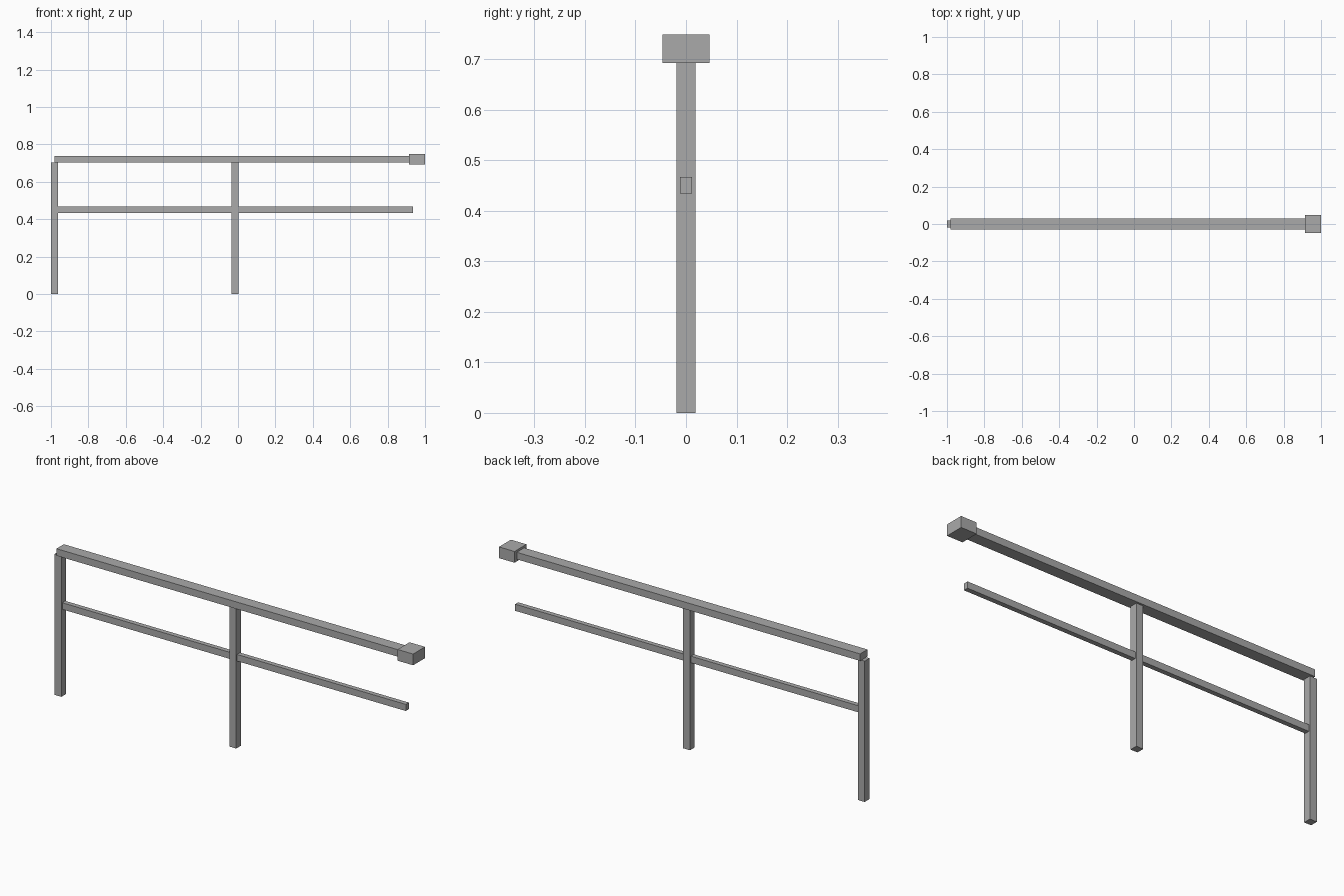
import bpy

cube = bpy.data.objects.get("Cube")
if cube:
    bpy.data.objects.remove(cube, do_unlink=True)

# Single grey finish
grey = bpy.data.materials.new("grey_metal")
grey.use_nodes = True
colour = (0.4, 0.4, 0.4, 1)
grey.diffuse_color = colour
grey.node_tree.nodes["Principled BSDF"].inputs["Base Color"].default_value = colour


def bar(name, x0, x1, half_depth, z0, z1):
    """Square-edged bar centred on y, given by its x and z extents."""
    bpy.ops.mesh.primitive_cube_add(size=1, location=((x0 + x1) / 2, 0, (z0 + z1) / 2))
    ob = bpy.context.object
    ob.name = ob.data.name = name
    ob.scale = (x1 - x0, 2 * half_depth, z1 - z0)
    bpy.ops.object.transform_apply(location=False, rotation=False, scale=True)
    ob.data.materials.append(grey)
    return ob


# Upright posts
POST = 0.038
for name, x in (("end_post", -1.0), ("middle_post", -0.035)):
    bar(name, x, x + POST, POST / 2, 0, 0.703)

# Handrail with its end block
bar("handrail", -0.982, 0.93, 0.029, 0.703, 0.738)
bar("end_block", 0.914, 1.0, 0.047, 0.693, 0.749)

# Lower rail, one span on each side of the middle post
bar("lower_rail_inner", -1.0 + POST, -0.035, 0.012, 0.434, 0.467)
bar("lower_rail_outer", -0.035 + POST, 0.935, 0.012, 0.434, 0.467)
